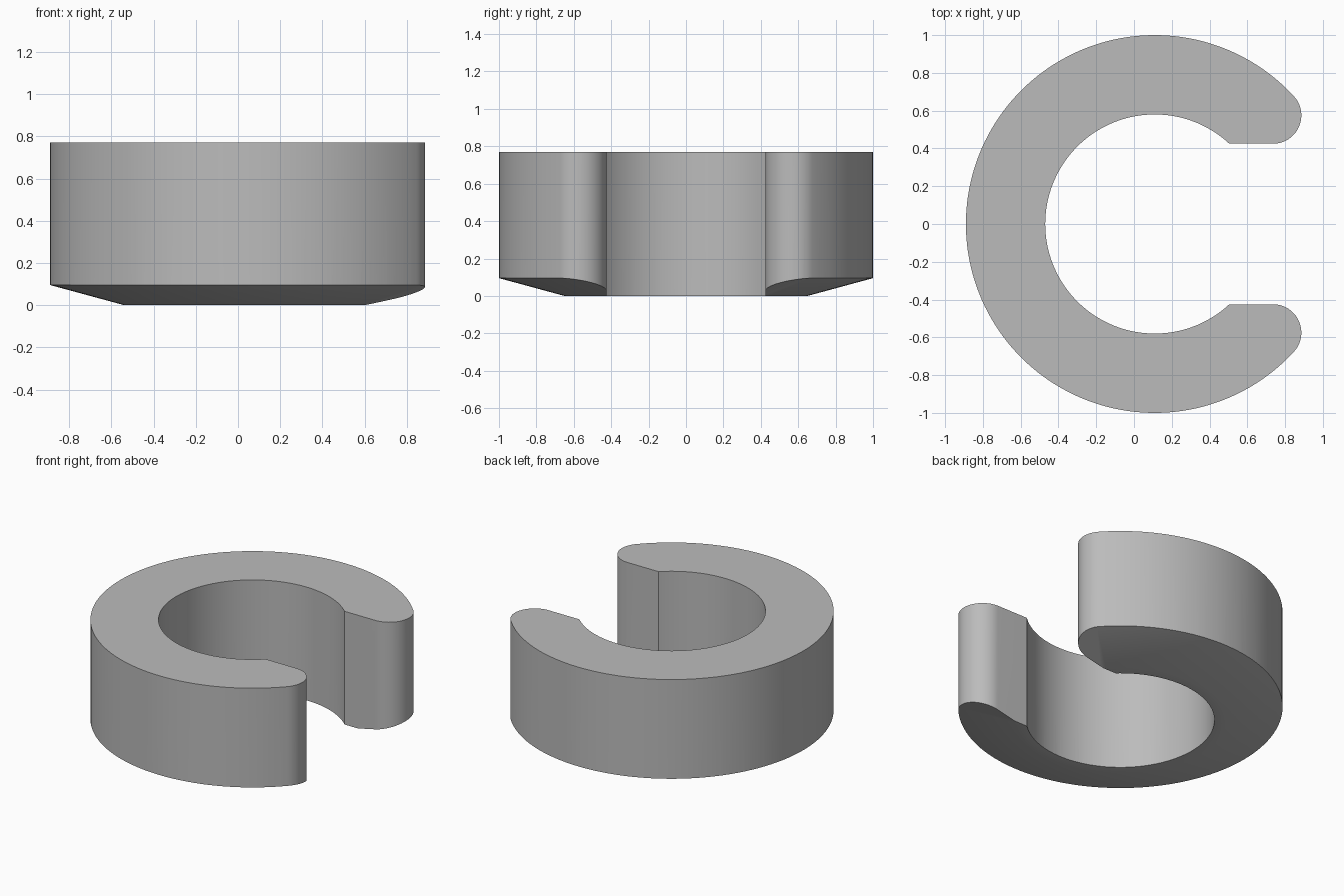
import bpy, bmesh
from math import sin, cos, pi, atan2, sqrt, radians

cube = bpy.data.objects.get("Cube")
if cube:
    bpy.data.objects.remove(cube, do_unlink=True)

CX, R_OUT, R_IN, R_FLAT = 0.11, 1.0, 0.58, 0.65
GAP, TIP, RIM, TOP = 0.425, 0.15, 0.095, 0.77


def arc(cx, cy, r, a0, a1, n):
    return [(cx + r * cos(a0 + (a1 - a0) * i / n), cy + r * sin(a0 + (a1 - a0) * i / n))
            for i in range(n + 1)]


def make_object(name, bm):
    bmesh.ops.remove_doubles(bm, verts=bm.verts, dist=1e-5)
    bmesh.ops.recalc_face_normals(bm, faces=bm.faces)
    mesh = bpy.data.meshes.new(name)
    bm.to_mesh(mesh)
    bm.free()
    obj = bpy.data.objects.new(name, mesh)
    bpy.context.collection.objects.link(obj)
    return obj


grey = bpy.data.materials.new("plain grey")
grey.use_nodes = True
colour = (0.5, 0.5, 0.5, 1)
grey.diffuse_color = colour
grey.node_tree.nodes["Principled BSDF"].inputs["Base Color"].default_value = colour

# Open ring outline: outer arc, rounded tip, straight gap wall, inner arc, mirrored tip
tip_y = GAP + TIP
tip_x = CX + sqrt((R_OUT - TIP) ** 2 - tip_y ** 2)
a_tip = atan2(tip_y, tip_x - CX)
a_in = atan2(GAP, sqrt(R_IN ** 2 - GAP ** 2))
outline = arc(CX, 0, R_OUT, a_tip, 2 * pi - a_tip, 128)
outline += arc(tip_x, -tip_y, TIP, -a_tip, pi / 2, 24)[1:]
outline += arc(CX, 0, R_IN, 2 * pi - a_in, a_in, 112)
outline += arc(tip_x, tip_y, TIP, -pi / 2, a_tip, 24)[:-1]

bm = bmesh.new()
base = bm.faces.new([bm.verts.new((x, y, -0.2)) for x, y in outline])
top = bmesh.ops.extrude_face_region(bm, geom=[base])["geom"]
bmesh.ops.translate(bm, vec=(0, 0, TOP + 0.2),
                    verts=[v for v in top if isinstance(v, bmesh.types.BMVert)])
ring = make_object("open_ring", bm)
ring.data.materials.append(grey)

# Lathed envelope that gives the ring its conical underside
wide = 2 * R_FLAT
wide_z = RIM * (wide - R_FLAT) / (R_OUT - R_FLAT)
bm = bmesh.new()
profile = [bm.verts.new((CX + r, 0, z))
           for r, z in [(0, 0), (R_FLAT, 0), (wide, wide_z), (wide, 1), (0, 1)]]
edges = [bm.edges.new(pair) for pair in zip(profile, profile[1:])]
bmesh.ops.spin(bm, geom=profile + edges, cent=(CX, 0, 0), axis=(0, 0, 1),
               angle=2 * pi, steps=128, use_merge=True)
envelope = make_object("underside_cutter", bm)
envelope.data.materials.append(grey)
envelope.hide_render = True

cut = ring.modifiers.new("underside", "BOOLEAN")
cut.operation = "INTERSECT"
cut.solver = "EXACT"
cut.object = envelope
bpy.ops.object.select_all(action="DESELECT")
ring.select_set(True)
bpy.context.view_layer.objects.active = ring
bpy.ops.object.modifier_apply(modifier=cut.name)
bpy.data.objects.remove(envelope, do_unlink=True)

# Smooth curved walls, crisp rims
bpy.ops.object.shade_smooth_by_angle(angle=radians(30))
